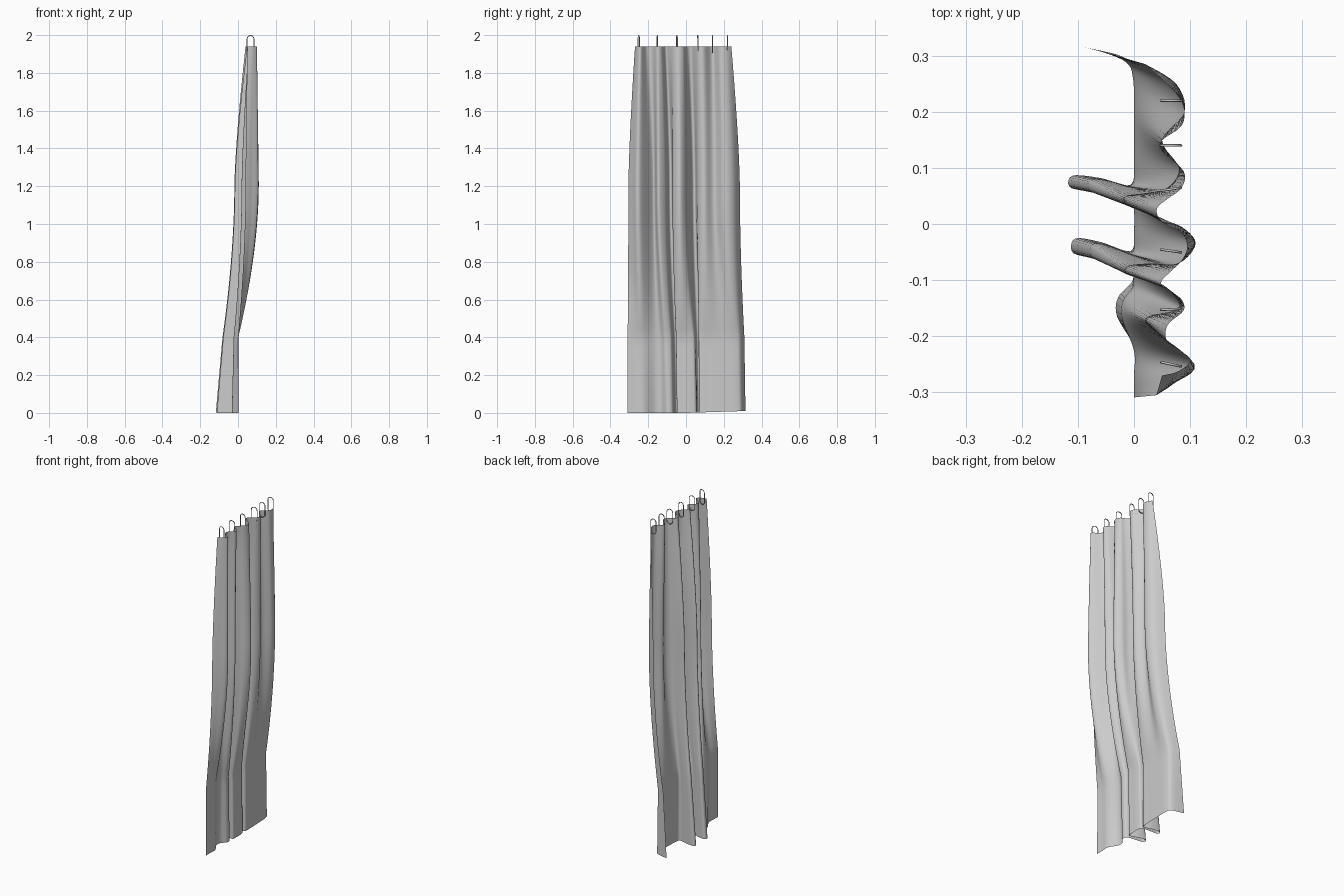
import bpy, math
from mathutils import Vector

if "Cube" in bpy.data.objects:
    bpy.data.objects.remove(bpy.data.objects["Cube"])

# Horizontal sections through the cloth as (x, y) points, same fold order in each
HEM = [(0, -.31), (0, -.27), (0, -.22), (-.03, -.165), (-.028, -.13), (-.002, -.1), (-.01, -.07),
       (-.06, -.06), (-.108, -.052), (-.105, -.026), (-.06, -.032), (-.006, -.048), (0, -.01),
       (0, .03), (-.01, .055), (-.06, .06), (-.112, .064), (-.11, .086), (-.06, .082),
       (-.006, .07), (0, .12), (0, .2), (-.002, .27), (-.02, .298), (-.09, .315)]
MIDDLE = [(.04, -.305), (.07, -.285), (.108, -.25), (.03, -.185), (.025, -.165), (.08, -.15), (.06, -.115),
          (.03, -.1), (-.012, -.09), (-.012, -.075), (.03, -.07), (.08, -.07), (.11, -.035),
          (.085, -.005), (.05, .005), (.02, .02), (-.015, .035), (-.015, .05), (.02, .055),
          (.06, .065), (.08, .1), (.05, .15), (.09, .2), (.075, .25), (.02, .285)]
TOP = [(.05, -.27), (.08, -.262), (.1, -.24), (.06, -.21), (.06, -.18), (.088, -.155), (.085, -.135),
       (.065, -.12), (.05, -.11), (.05, -.1), (.065, -.085), (.085, -.065), (.095, -.04),
       (.085, -.015), (.065, -.005), (.05, .005), (.042, .015), (.042, .03), (.06, .045),
       (.085, .065), (.088, .095), (.045, .14), (.085, .175), (.088, .21), (.07, .24)]
Z_TUB, Z_MID, Z_TOP = .4, 1.2, 1.94


def blend(a, b, t):
    return [Vector(p).lerp(Vector(q), t) for p, q in zip(a, b)]


# Just above the hem the cloth is flat against a wall at x = 0
TUB = [Vector((h[0] * .7, h[1] * .8 + m[1] * .2)) for h, m in zip(HEM, MIDDLE)]


def section(z):
    if z <= Z_TUB:
        return blend(HEM, TUB, z / Z_TUB)
    if z <= Z_MID:
        t = (z - Z_TUB) / (Z_MID - Z_TUB)
        return blend(TUB, MIDDLE, 1 - (1 - t) ** 1.8)
    t = (z - Z_MID) / (Z_TOP - Z_MID)
    return blend(MIDDLE, TOP, t ** 1.4)


def smooth_path(pts, steps=5):
    """Catmull-Rom curve through the points."""
    out = []
    n = len(pts)
    for i in range(n - 1):
        a, b, c, d = pts[max(i - 1, 0)], pts[i], pts[i + 1], pts[min(i + 2, n - 1)]
        for k in range(steps):
            t = k / steps
            out.append(.5 * (2 * b + (c - a) * t + (2 * a - 5 * b + 4 * c - d) * t * t
                             + (3 * b - a - 3 * c + d) * t ** 3))
    return out + [pts[-1]]


# Curtain sheet
levels = [Z_TUB * i / 8 for i in range(8)] + [Z_TUB + (Z_TOP - Z_TUB) * i / 36 for i in range(37)]
verts, faces = [], []
for z in levels:
    row = smooth_path(section(z))
    for p in row:
        lift = .01 * max(0, p.y / .31) if z == 0 else 0
        verts.append((p.x, p.y, z + lift))
cols = len(row)
for r in range(len(levels) - 1):
    for c in range(cols - 1):
        i = r * cols + c
        faces.append((i, i + 1, i + cols + 1, i + cols))
mesh = bpy.data.meshes.new("curtain")
mesh.from_pydata(verts, [], faces)
mesh.polygons.foreach_set("use_smooth", [True] * len(faces))
curtain = bpy.data.objects.new("curtain", mesh)
bpy.context.collection.objects.link(curtain)

# Hanging rings: stadium-shaped wire loops across the top edge
RADIUS, WIRE = .018, .0022
for n, (y, turn) in enumerate([(-.25, -12), (-.152, 3), (-.048, -8), (.062, 8), (.14, 0), (.22, 0)]):
    curve = bpy.data.curves.new("curtain_ring", 'CURVE')
    curve.dimensions = '3D'
    curve.bevel_depth = WIRE
    curve.bevel_resolution = 2
    spline = curve.splines.new('POLY')
    spline.points.add(19)
    for k, pt in enumerate(spline.points):
        a = math.pi * (k % 10) / 9 + (math.pi if k >= 10 else 0)
        half = .027 if k < 10 else -.027
        pt.co = (RADIUS * math.cos(a), 0, half + RADIUS * math.sin(a), 1)
    spline.use_cyclic_u = True
    ring = bpy.data.objects.new(f"curtain_ring_{n + 1}", curve)
    ring.location = (.066, y, 2 - WIRE - RADIUS - .027)
    ring.rotation_euler.z = math.radians(turn)
    bpy.context.collection.objects.link(ring)
